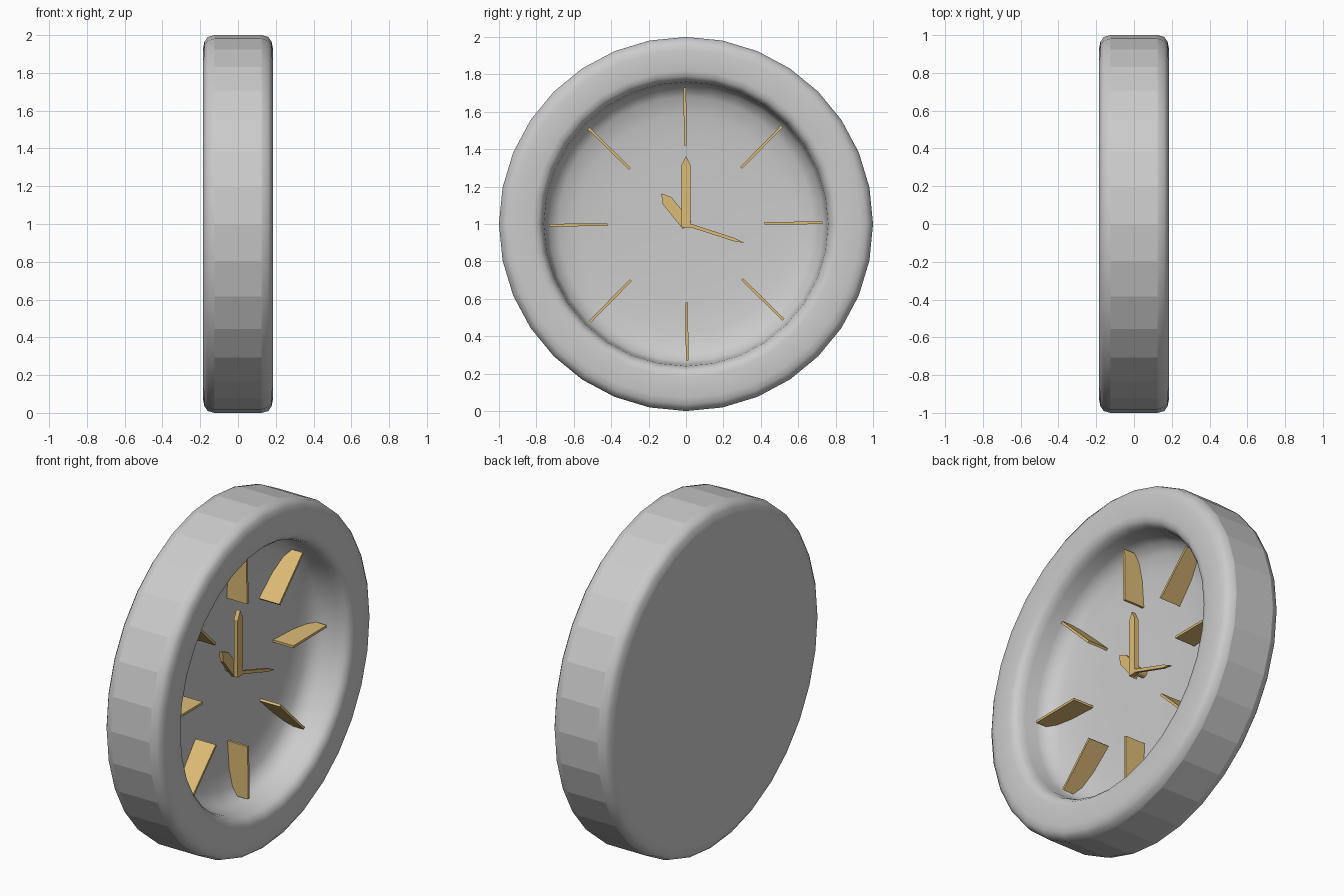
import bpy, bmesh, math
from mathutils import Matrix, Vector

if "Cube" in bpy.data.objects:
    bpy.data.objects.remove(bpy.data.objects["Cube"])

gold = bpy.data.materials.new("gold")
gold.diffuse_color = (0.72, 0.50, 0.18, 1)
gold.use_nodes = True
gold.node_tree.nodes["Principled BSDF"].inputs["Base Color"].default_value = gold.diffuse_color
CENTRE = Vector((0, 0, 1))


def finish(name, bm, mat=None):
    bmesh.ops.recalc_face_normals(bm, faces=bm.faces)
    me = bpy.data.meshes.new(name)
    bm.to_mesh(me)
    bm.free()
    ob = bpy.data.objects.new(name, me)
    bpy.context.collection.objects.link(ob)
    if mat:
        me.materials.append(mat)
    return ob


def lathe(name, profile, flat, n=32):
    """Turn (x, radius) points about the x axis; segments in flat stay faceted."""
    bm = bmesh.new()
    rings = []
    for x, r in profile:
        rings.append([bm.verts.new((x, r * math.sin(2 * math.pi * i / n),
                                    1 + r * math.cos(2 * math.pi * i / n))) for i in range(n)])
    for k in range(len(rings) - 1):
        a, b = rings[k], rings[k + 1]
        for i in range(n):
            j = (i + 1) % n
            bm.faces.new((a[i], a[j], b[j], b[i])).smooth = k not in flat
    bm.faces.new(rings[0])
    bm.faces.new(rings[-1]).smooth = True
    return finish(name, bm)


def plate(name, points, x0, x1, angle):
    """Flat hand: (along, across) outline, thick in x, turned clockwise from 12."""
    bm = bmesh.new()
    f = bm.faces.new([bm.verts.new((x0, w, l)) for l, w in points])
    ext = bmesh.ops.extrude_face_region(bm, geom=[f])
    bmesh.ops.translate(bm, vec=(x1 - x0, 0, 0),
                        verts=[v for v in ext["geom"] if isinstance(v, bmesh.types.BMVert)])
    rot = Matrix.Rotation(-math.radians(angle), 4, 'X')
    bm.transform(Matrix.Translation(CENTRE) @ rot)
    return finish(name, bm, gold)


def fin(name, outline, half, angle):
    """Upright hour marker: (radius, x) outline, thin across."""
    bm = bmesh.new()
    f = bm.faces.new([bm.verts.new((x, -half, r)) for r, x in outline])
    ext = bmesh.ops.extrude_face_region(bm, geom=[f])
    bmesh.ops.translate(bm, vec=(0, 2 * half, 0),
                        verts=[v for v in ext["geom"] if isinstance(v, bmesh.types.BMVert)])
    rot = Matrix.Rotation(-math.radians(angle), 4, 'X')
    bm.transform(Matrix.Translation(CENTRE) @ rot)
    return finish(name, bm, gold)


# case: flat back, rounded outer rim, front lip, dished face
lathe("clock_case", [
    (-0.185, 0.93), (-0.178, 0.965), (-0.16, 0.99), (-0.125, 1.0),
    (0.125, 1.0), (0.16, 0.99), (0.178, 0.965), (0.185, 0.93),
    (0.185, 0.82), (0.178, 0.79), (0.155, 0.77), (0.12, 0.76),
    (0.05, 0.752), (0.0, 0.735), (-0.035, 0.68), (-0.056, 0.58),
    (-0.066, 0.42), (-0.07, 0.2)], flat={3})

# eight hour markers whose back edge follows the dish
shape = [(0.42, 0.065), (0.73, 0.065), (0.73, -0.003), (0.68, -0.035),
         (0.58, -0.056), (0.42, -0.066)]
for i in range(8):
    fin(f"hour_marker_{i + 1}", shape, 0.007, i * 45 - 0.5)


# hands: square tail, pointed tip
def hand(name, tail, length, tip, half, x0, x1, angle):
    plate(name, [(tail, -half), (length - tip, -half), (length, 0),
                 (length - tip, half), (tail, half)], x0, x1, angle)


hand("minute_hand", -0.02, 0.365, 0.05, 0.024, -0.01, 0.015, 0)
hand("hour_hand", -0.01, 0.21, 0.05, 0.03, -0.03, -0.008, -39)
hand("second_hand", 0.0, 0.33, 0.06, 0.009, 0.0, 0.015, 108)

# hub joining the hands to the face
bm = bmesh.new()
bmesh.ops.create_cone(bm, cap_ends=True, segments=12, radius1=0.025, radius2=0.025, depth=0.09,
                      matrix=Matrix.Translation((-0.03, 0, 1.015)) @ Matrix.Rotation(math.pi / 2, 4, 'Y'))
finish("hand_hub", bm, gold)
